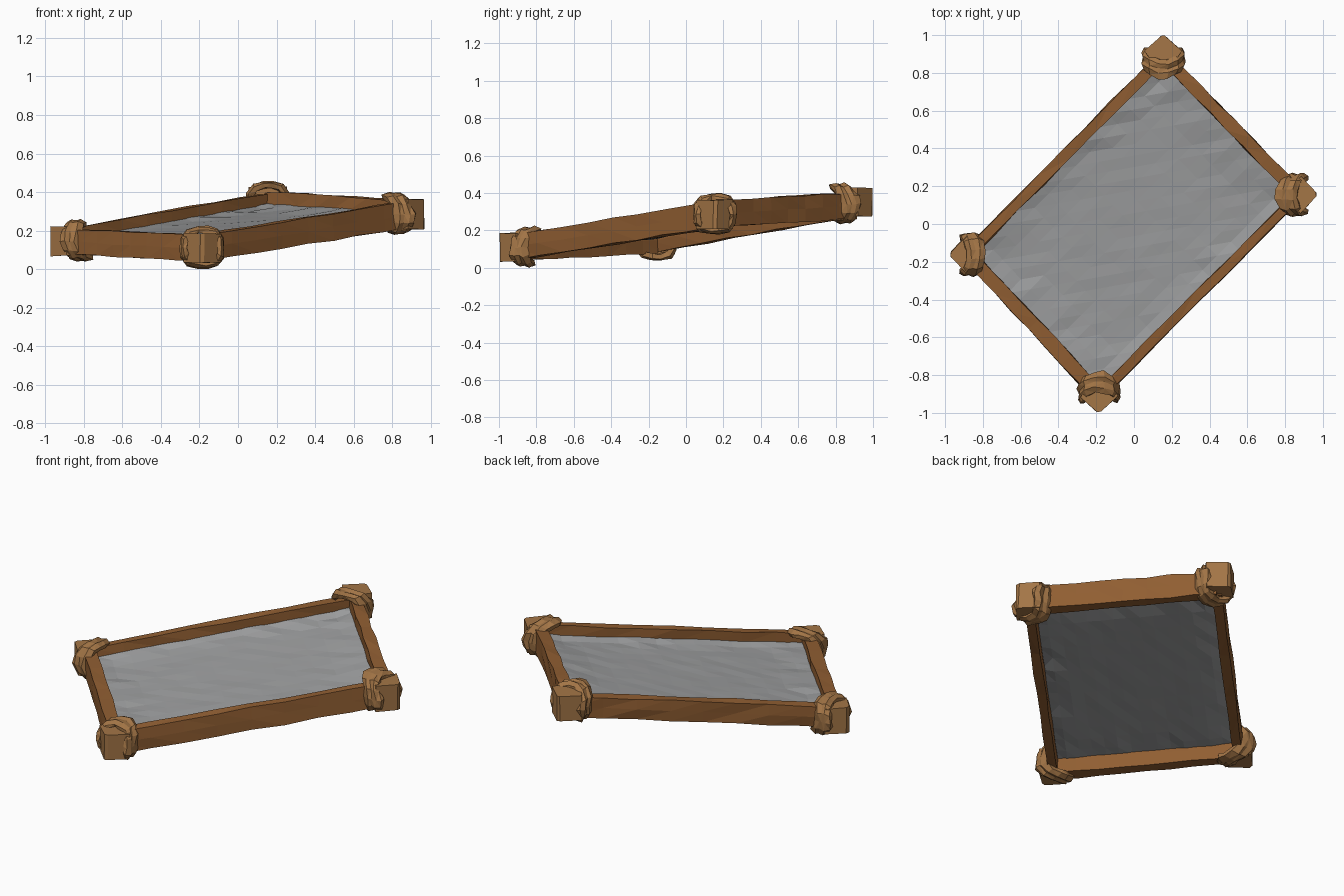
import bpy, bmesh, math, random
from mathutils import Vector

if "Cube" in bpy.data.objects:
    bpy.data.objects.remove(bpy.data.objects["Cube"])

random.seed(4)
UP = Vector((0, 0, 1))

# Corner points of the tilted frame
LEFT = Vector((-0.88, -0.16, 0.16))
FRONT = Vector((-0.185, -0.905, 0.125))
RIGHT = Vector((0.875, 0.155, 0.30))
BACK = Vector((0.155, 0.89, 0.345))
CORNERS = {"left": LEFT, "front": FRONT, "right": RIGHT, "back": BACK}
CENTRE = (LEFT + FRONT + RIGHT + BACK) / 4


def material(name, rgb):
    m = bpy.data.materials.new(name)
    m.diffuse_color = (*rgb, 1)
    m.use_nodes = True
    m.node_tree.nodes["Principled BSDF"].inputs["Base Color"].default_value = m.diffuse_color
    return m


WOOD = material("wood", (0.28, 0.112, 0.032))
CLOTH = material("wrap_cloth", (0.37, 0.18, 0.062))
SHEET = material("sheet_grey", (0.34, 0.345, 0.35))


def jitter(a):
    return Vector([random.uniform(-a, a) for _ in range(3)])


def finish(name, bm, mat):
    bmesh.ops.recalc_face_normals(bm, faces=bm.faces)
    me = bpy.data.meshes.new(name)
    bm.to_mesh(me)
    bm.free()
    ob = bpy.data.objects.new(name, me)
    bpy.context.collection.objects.link(ob)
    me.materials.append(mat)
    return ob


def loft(bm, rings, closed=False):
    """Skin a list of point rings; cap the ends, or join last to first."""
    vs = [[bm.verts.new(p) for p in r] for r in rings]
    n, k = len(vs[0]), len(vs)
    for i in range(k if closed else k - 1):
        a, b = vs[i], vs[(i + 1) % k]
        for j in range(n):
            bm.faces.new((a[j], a[(j + 1) % n], b[(j + 1) % n], b[j]))
    if not closed:
        bm.faces.new(vs[0])
        bm.faces.new(vs[-1])


def beam(name, a, b, width, height, lift=0.0):
    """Rough hand-cut plank between two corners."""
    side = (b - a).cross(UP).normalized()
    rings = []
    for i in range(9):
        t = i / 8
        c = a.lerp(b, t) + UP * lift * math.sin(math.pi * t)
        rings.append([c + side * sx * width / 2 + UP * sz * height / 2 + jitter(0.004)
                      for sx, sz in ((-1, -1), (1, -1), (1.05, 0), (1, 1), (-1, 1), (-1.05, 0))])
    bm = bmesh.new()
    loft(bm, rings)
    bmesh.ops.triangulate(bm, faces=bm.faces)
    finish(name, bm, WOOD)


def block(name, c, out):
    """Wedge-shaped beam end filling the mouth of the wrap."""
    side = out.cross(UP).normalized()
    plan = ((-0.06, -0.05), (-0.098, 0.005), (-0.012, 0.085),
            (0.012, 0.085), (0.098, 0.005), (0.06, -0.05))   # (sideways, outward)
    rings = []
    for sz in (-1, 1):
        rings.append([c + side * s + out * o + UP * sz * 0.076 + jitter(0.004)
                      for s, o in plan])
    bm = bmesh.new()
    loft(bm, rings)
    finish(name, bm, CLOTH)


def wrap(name, c, out, tilt):
    """Lumpy band of cloth wound round the corner, axis pointing outward."""
    side = out.cross(UP).normalized()
    # section: (along axis, radial offset)
    section = ((-0.05, -0.022), (-0.054, 0.002), (-0.02, 0.016), (0.002, 0.009),
               (0.028, 0.014), (0.054, -0.002), (0.052, -0.024))
    rings = []
    n = 14
    for i in range(n):
        ang = 2 * math.pi * i / n
        ca, sa = math.cos(ang), math.sin(ang)
        sq = (abs(ca) ** 3 + abs(sa) ** 3) ** (-1 / 3)   # rounded square
        shift = 0.05 * ca * ca - 0.06 + tilt * sa
        fat = random.uniform(0.85, 1.15)
        ring = []
        for t, r in section:
            rad = (0.1 + r) * sq
            ring.append(c + out * (t * fat + shift) + side * ca * rad
                        + UP * sa * rad * (0.98 if sa > 0 else 0.92) + jitter(0.005))
        rings.append(ring)
    bm = bmesh.new()
    loft(bm, rings, closed=True)
    bmesh.ops.triangulate(bm, faces=bm.faces)
    finish(name, bm, CLOTH)


# Four frame beams
beam("front_right_beam", FRONT, RIGHT, 0.052, 0.138)
beam("back_left_beam", LEFT, BACK, 0.055, 0.126, 0.005)
beam("front_left_beam", LEFT, FRONT, 0.075, 0.132, -0.003)
beam("back_right_beam", BACK, RIGHT, 0.065, 0.138, 0.004)

# Corner blocks and their cloth wraps
OUTWARD = {"left": (-1, 0), "front": (0, -1), "right": (1, 0), "back": (0, 1)}
LIFT = {"left": 0.0, "front": 0.0, "right": 0.0, "back": 0.02}
for label, c in CORNERS.items():
    out = Vector((*OUTWARD[label], 0))
    push = 0.022 if label == "back" else 0.004
    block(label + "_corner_block", c + out * push + UP * LIFT[label], out)
    wrap(label + "_corner_wrap", c + UP * LIFT[label] * 0.6, out,
         random.choice((-0.012, 0.012)))

# Stretched sheet, crumpled towards the frame
N = 14
bm = bmesh.new()
grid = []
for i in range(N + 1):
    row = []
    for j in range(N + 1):
        u, v = i / N, j / N
        p = FRONT.lerp(RIGHT, u).lerp(LEFT.lerp(BACK, u), v)
        p = CENTRE + (p - CENTRE) * 0.985
        edge = max(abs(2 * u - 1), abs(2 * v - 1))
        p += UP * (-0.006 + 0.022 * edge ** 6)
        near_edge = 0.8 < edge < 0.99
        p += UP * random.uniform(-1, 1) * (0.008 if near_edge else 0.002)
        row.append(bm.verts.new(p))
    grid.append(row)
for i in range(N):
    for j in range(N):
        bm.faces.new((grid[i][j], grid[i + 1][j], grid[i + 1][j + 1], grid[i][j + 1]))
bmesh.ops.triangulate(bm, faces=bm.faces)
finish("sheet", bm, SHEET)

# Rest everything on the ground
low = min(v.co.z for o in bpy.data.objects for v in o.data.vertices)
for o in bpy.data.objects:
    o.location.z -= low
